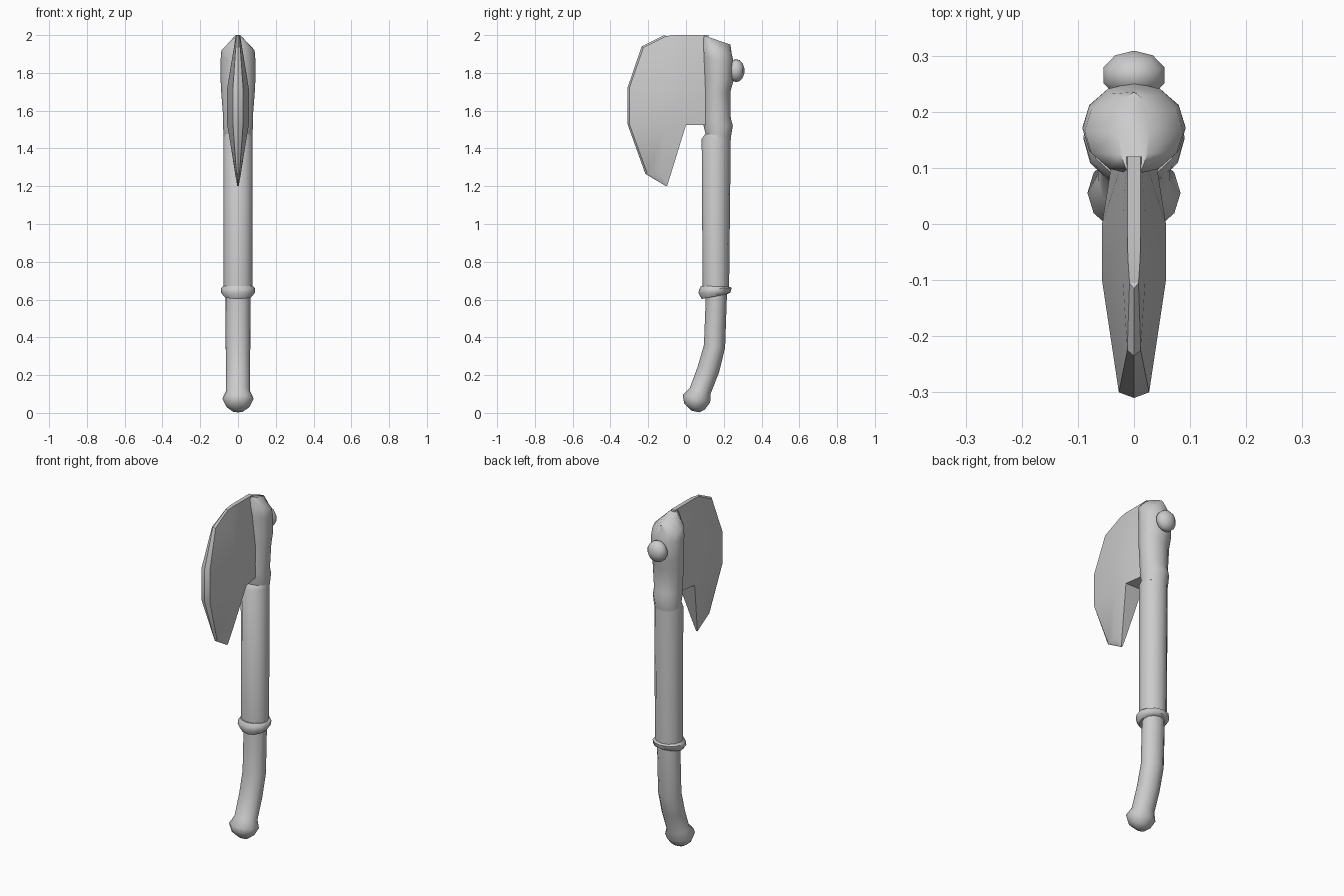
import bpy, bmesh, math
from mathutils import Vector

if "Cube" in bpy.data.objects:
    bpy.data.objects.remove(bpy.data.objects["Cube"])

SIDES = 12


def finish(name, bm, angle=40):
    bmesh.ops.recalc_face_normals(bm, faces=bm.faces)
    mesh = bpy.data.meshes.new(name)
    bm.to_mesh(mesh)
    bm.free()
    ob = bpy.data.objects.new(name, mesh)
    bpy.context.collection.objects.link(ob)
    bpy.ops.object.select_all(action='DESELECT')
    ob.select_set(True)
    bpy.context.view_layer.objects.active = ob
    bpy.ops.object.shade_smooth_by_angle(angle=math.radians(angle))
    return ob


def loft(name, rings, angle=40):
    """Each ring: front (y, z), back (y, z), half width in x."""
    bm = bmesh.new()
    loops = []
    for front, back, w in rings:
        f, b = Vector((0, *front)), Vector((0, *back))
        mid, half = (f + b) / 2, (b - f) / 2
        loop = []
        for i in range(SIDES):
            a = 2 * math.pi * i / SIDES
            loop.append(bm.verts.new(mid + half * math.cos(a) + Vector((w * math.sin(a), 0, 0))))
        loops.append(loop)
    for lo, hi in zip(loops, loops[1:]):
        for i in range(SIDES):
            j = (i + 1) % SIDES
            bm.faces.new((lo[i], lo[j], hi[j], hi[i]))
    bm.faces.new(loops[0])
    bm.faces.new(loops[-1])
    return finish(name, bm, angle)


# Curved grip with rounded pommel
loft("grip", [
    ((.028, .012), (.07, .003), .028),
    ((-.01, .05), (.10, .018), .062),
    ((-.017, .095), (.128, .055), .083),
    ((.02, .132), (.13, .10), .064),
    ((.062, .245), (.175, .215), .064),
    ((.095, .36), (.207, .345), .065),
    ((.105, .62), (.217, .635), .065)], 60)

# Collar between grip and shaft
loft("collar", [
    ((.083, .603), (.222, .63), .074),
    ((.066, .635), (.236, .638), .090),
    ((.070, .655), (.242, .662), .090),
    ((.080, .672), (.228, .668), .079)])

# Straight shaft
loft("shaft", [
    ((.088, .65), (.228, .65), .077),
    ((.083, 1.452), (.237, 1.452), .078),
    ((.105, 1.48), (.235, 1.475), .074)])

# Socket of the axe head with sloping ridge top
loft("head_socket", [
    ((.105, 1.47), (.236, 1.45), .075),
    ((.091, 1.53), (.248, 1.52), .080),
    ((.092, 1.56), (.237, 1.56), .078),
    ((.094, 1.70), (.235, 1.70), .089),
    ((.092, 1.76), (.252, 1.76), .092),
    ((.089, 1.88), (.252, 1.86), .092),
    ((.088, 1.94), (.242, 1.90), .088),
    ((.088, 2.0), (.235, 1.95), .028)], 50)

# Knob on the back of the head
bm = bmesh.new()
bmesh.ops.create_uvsphere(bm, u_segments=10, v_segments=7, radius=1)
bmesh.ops.scale(bm, vec=(.059, .045, .061), verts=bm.verts)
bmesh.ops.translate(bm, vec=(0, .265, 1.812), verts=bm.verts)
finish("back_knob", bm, 60)

# Blade: half grid of (y, z, half thickness), rows from top to beard tip
rows = [
    [(.12, 2.0, .012), (0, 2.0, .012), (-.06, 2.0, .011), (-.105, 1.995, .008), (-.115, 2.0, 0)],
    [(.12, 1.94, .018), (0, 1.94, .021), (-.10, 1.94, .020), (-.225, 1.935, .012), (-.235, 1.94, 0)],
    [(.12, 1.72, .038), (0, 1.72, .057), (-.10, 1.72, .057), (-.30, 1.72, .027), (-.31, 1.72, 0)],
    [(.12, 1.525, .038), (0, 1.525, .056), (-.10, 1.525, .057), (-.30, 1.53, .027), (-.31, 1.53, 0)],
    [None, (-.08, 1.265, .015), (-.14, 1.265, .014), (-.206, 1.27, .008), (-.215, 1.265, 0)],
    [None, (-.10, 1.202, .004), (-.101, 1.202, .004), (-.103, 1.202, .003), (-.105, 1.20, 0)],
]
bm = bmesh.new()
grid = [[bm.verts.new((p[2], p[0], p[1])) if p else None for p in row] for row in rows]
for r0, r1 in zip(grid, grid[1:]):
    for c in range(4):
        quad = (r0[c], r0[c + 1], r1[c + 1], r1[c])
        if all(quad):
            bm.faces.new(quad)
# Close the rim to the centre plane, then mirror
rim = [e for e in bm.edges if e.is_boundary and max(v.co.x for v in e.verts) > 1e-5]
new = bmesh.ops.extrude_edge_only(bm, edges=rim)["geom"]
for v in new:
    if isinstance(v, bmesh.types.BMVert):
        v.co.x = 0
bmesh.ops.remove_doubles(bm, verts=bm.verts, dist=1e-5)
copy = bmesh.ops.duplicate(bm, geom=bm.verts[:] + bm.edges[:] + bm.faces[:])["geom"]
for v in copy:
    if isinstance(v, bmesh.types.BMVert):
        v.co.x = -v.co.x
bmesh.ops.remove_doubles(bm, verts=bm.verts, dist=1e-5)
finish("blade", bm, 30)
